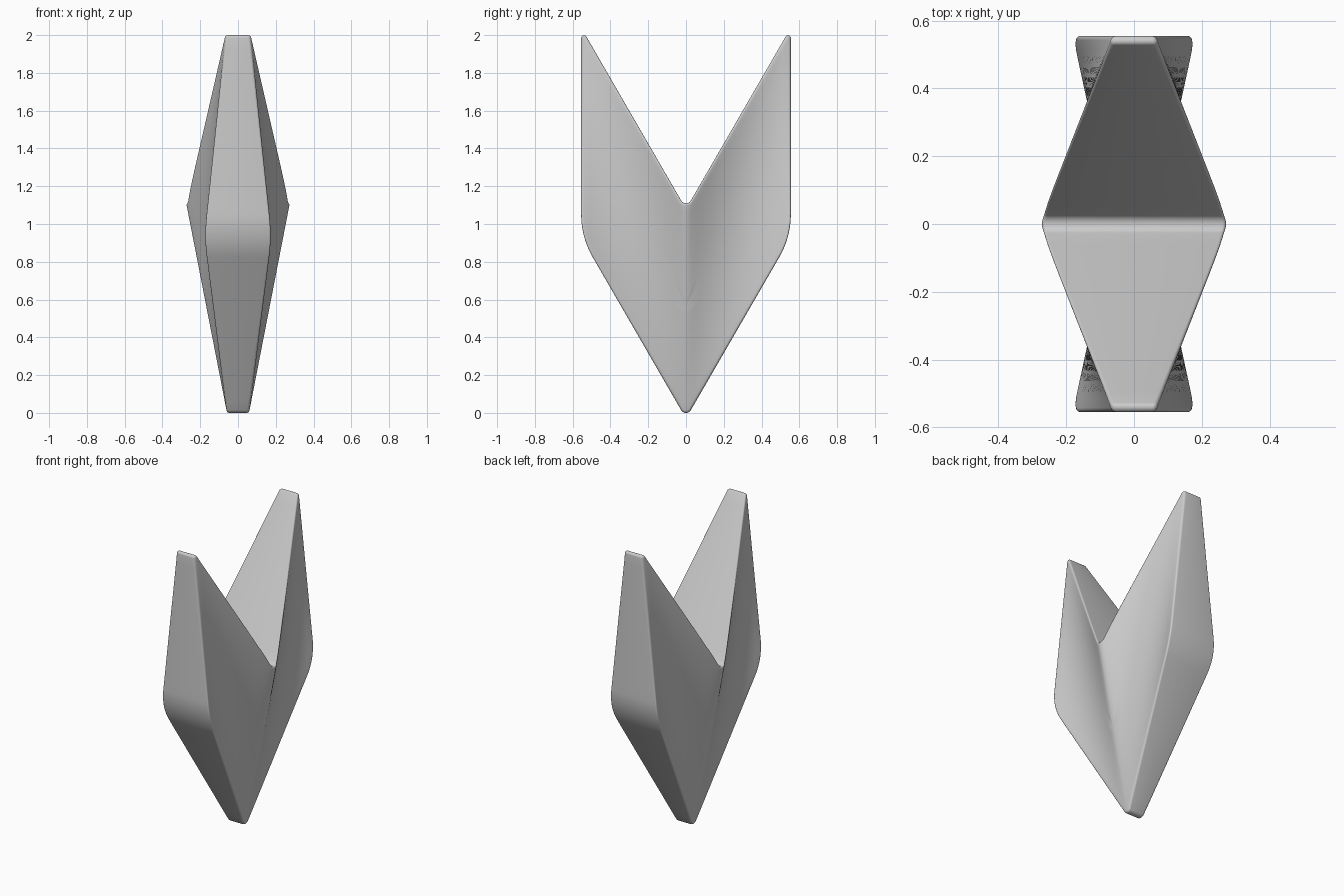
import bpy, bmesh, math
from mathutils import Vector

if "Cube" in bpy.data.objects:
    bpy.data.objects.remove(bpy.data.objects["Cube"])

HALF_Y, DROP, SLOPE, RISE = 0.555, -0.03, 1.732, 1.11
BEVEL = 0.013


# Rounded chevron outline in (y, z): position and fillet radius per corner
corners = [((0, DROP), 0.03), ((HALF_Y, 0.93), 0.45), ((HALF_Y, 2.04), 0.0148),
           ((0, 1.08), 0.03), ((-HALF_Y, 2.04), 0.0148), ((-HALF_Y, 0.93), 0.45)]


def fillet(prev, p, nxt, r, n=10):
    a, b = (prev - p).normalized(), (nxt - p).normalized()
    half = a.angle(b) / 2
    t = r / math.tan(half)
    c = p + (a + b).normalized() * (r / math.sin(half))
    v0, v1 = p + a * t - c, p + b * t - c
    a0 = math.atan2(v0.y, v0.x)
    turn = (math.atan2(v1.y, v1.x) - a0 + math.pi) % (2 * math.pi) - math.pi
    return [c + Vector((math.cos(a0 + turn * i / n), math.sin(a0 + turn * i / n))) * r
            for i in range(n + 1)]


def rounded_outline():
    pts = [Vector(c[0]) for c in corners]
    n = len(pts)
    arcs = [fillet(pts[i - 1], pts[i], pts[(i + 1) % n], corners[i][1]) for i in range(n)]
    out = []
    for i, arc in enumerate(arcs):
        out += arc
        start, end = arc[-1], arcs[(i + 1) % n][0]
        out += [start.lerp(end, k / 16) for k in range(1, 16)]
    return out


def half_width(p):
    # Twisted side surface, blended over the middle ridge
    y = math.sqrt(p.x ** 2 + 0.025 ** 2)
    u = y / HALF_Y
    v = (p.y - DROP - SLOPE * y) / RISE
    low = 0.055 + (0.183 - 0.055) * u
    high = 0.287 + (0.06 - 0.287) * u
    return low + (high - low) * v


outline = rounded_outline()
count = len(outline)
normals = []
for i in range(count):
    t = (outline[(i + 1) % count] - outline[i - 1]).normalized()
    normals.append(Vector((-t.y, t.x)))

# Rings from the rim across the rounded edge, then in to the centre
rings = []
for k in range(6):
    a = math.pi / 2 * k / 5
    rings.append([(p + nrm * BEVEL * (1 - math.cos(a)), BEVEL * (1 - math.sin(a)))
                  for p, nrm in zip(outline, normals)])
centre = Vector((0, 0.55))
inner = [q for q, _ in rings[-1]]
for s in range(1, 16):
    rings.append([(q.lerp(centre, s / 16), 0.0) for q in inner])

bm = bmesh.new()
rims = []
for side in (-1, 1):
    loops = [[bm.verts.new((side * (half_width(q) - d), q.x, q.y)) for q, d in ring]
             for ring in rings]
    for r0, r1 in zip(loops, loops[1:]):
        for i in range(count):
            j = (i + 1) % count
            bm.faces.new((r0[i], r0[j], r1[j], r1[i]))
    mid = bm.verts.new((side * half_width(centre), centre.x, centre.y))
    for i in range(count):
        bm.faces.new((loops[-1][i], loops[-1][(i + 1) % count], mid))
    rims.append(loops[0])

# Outer wall joining both sides
for i in range(count):
    j = (i + 1) % count
    bm.faces.new((rims[0][i], rims[0][j], rims[1][j], rims[1][i]))
bmesh.ops.recalc_face_normals(bm, faces=bm.faces)

mesh = bpy.data.meshes.new("chevron_body")
bm.to_mesh(mesh)
bm.free()
body = bpy.data.objects.new("chevron_body", mesh)
bpy.context.collection.objects.link(body)
bpy.context.view_layer.objects.active = body
body.select_set(True)
bpy.ops.object.shade_smooth_by_angle(angle=math.radians(50))
